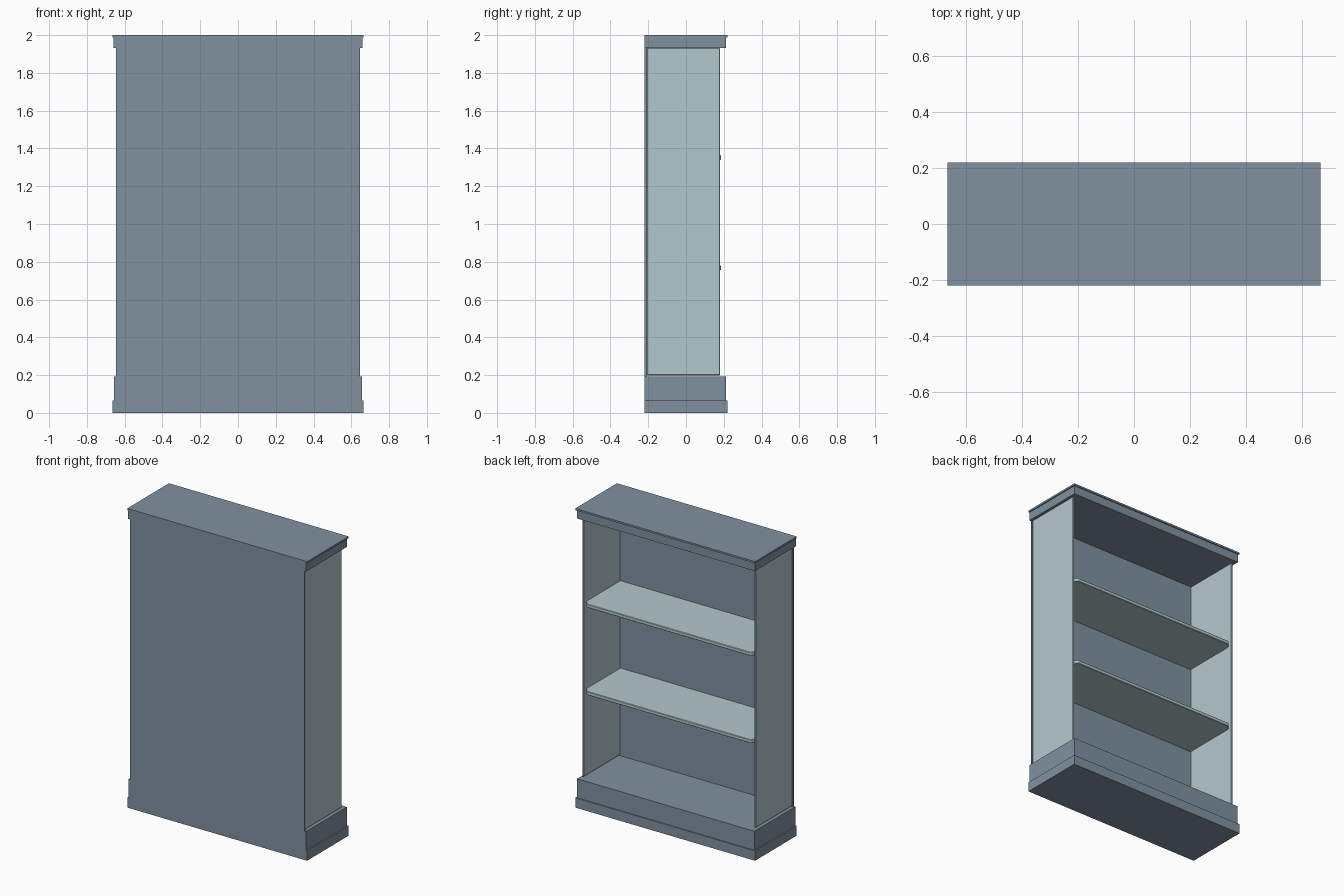
import bpy, bmesh

if "Cube" in bpy.data.objects:
    bpy.data.objects.remove(bpy.data.objects["Cube"])


def material(name, rgb):
    m = bpy.data.materials.new(name)
    m.diffuse_color = (*rgb, 1)
    m.use_nodes = True
    m.node_tree.nodes["Principled BSDF"].inputs["Base Color"].default_value = m.diffuse_color
    return m


slate = material("slate_blue", (0.216, 0.283, 0.352))
pale = material("pale_teal", (0.456, 0.578, 0.604))


def prism(name, outline, z0, z1, mat, bevel=0.0):
    """Extrude an xy outline (counter-clockwise) from z0 up to z1."""
    bm = bmesh.new()
    face = bm.faces.new([bm.verts.new((x, y, z0)) for x, y in outline])
    ext = bmesh.ops.extrude_face_region(bm, geom=[face])
    for v in ext["geom"]:
        if isinstance(v, bmesh.types.BMVert):
            v.co.z = z1
    bmesh.ops.recalc_face_normals(bm, faces=bm.faces)
    me = bpy.data.meshes.new(name)
    bm.to_mesh(me)
    bm.free()
    me.materials.append(mat)
    ob = bpy.data.objects.new(name, me)
    bpy.context.collection.objects.link(ob)
    if bevel:
        mod = ob.modifiers.new("edge", "BEVEL")
        mod.width = bevel
        mod.segments = 1
    return ob


def box(name, x0, x1, y0, y1, z0, z1, mat, bevel=0.0):
    return prism(name, [(x0, y0), (x1, y0), (x1, y1), (x0, y1)], z0, z1, mat, bevel)


# Stepped plinth
box("plinth_lower", -0.665, 0.665, -0.22, 0.22, 0, 0.065, slate)
box("plinth_upper", -0.656, 0.656, -0.22, 0.213, 0.065, 0.192, slate)

# Cornice with thin top lip
box("cornice", -0.658, 0.658, -0.22, 0.213, 1.932, 1.988, slate)
box("cornice_lip", -0.665, 0.665, -0.22, 0.22, 1.988, 2.0, slate)

# Closed panel, flush with plinth and cornice
box("back_panel", -0.645, 0.645, -0.22, -0.208, 0.192, 1.932, slate)

# Thin side panels, standing just clear of the plinth
for label, s in (("left", -1), ("right", 1)):
    x0, x1 = sorted((s * 0.631, s * 0.643))
    box(label + "_side_panel", x0, x1, -0.208, 0.181, 0.198, 1.932, pale, 0.004)

# Shelves with clipped corners on the open side
shelf = [(-0.631, -0.208), (0.631, -0.208), (0.631, 0.152),
         (0.606, 0.186), (-0.606, 0.186), (-0.631, 0.152)]
for label, z in (("lower", 0.768), ("upper", 1.352)):
    prism(label + "_shelf", shelf, z - 0.012, z + 0.012, pale, 0.003)
